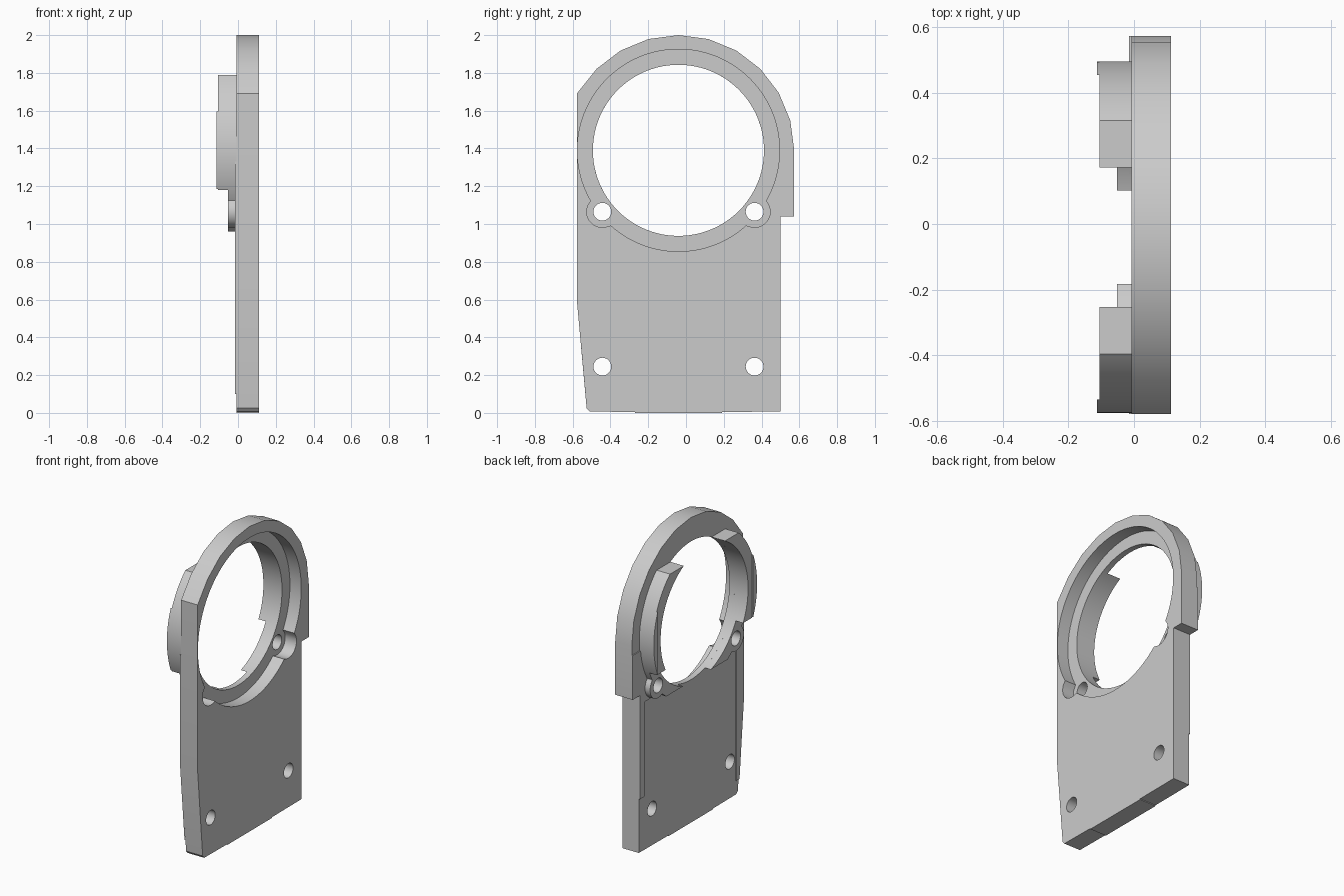
import bpy
import bmesh
from math import asin, atan2, cos, hypot, pi, radians, sin, sqrt, tau
from mathutils import Matrix

cube = bpy.data.objects.get("Cube")
if cube:
    bpy.data.objects.remove(cube, do_unlink=True)

grey = bpy.data.materials.new("light grey")
grey.use_nodes = True
GREY = (0.6, 0.6, 0.6, 1)
grey.diffuse_color = GREY
grey.node_tree.nodes["Principled BSDF"].inputs["Base Color"].default_value = GREY

CY, CZ = -0.04, 1.39            # ring centre
BORE, RING = 0.453, 0.535       # opening and collar radii
LOBE = 0.083                    # screw lobe radius
BACK, FLOOR, FACE = -0.008, 0.03, 0.112
HOLE_Y, HOLE_Z, LOW_Z = 0.403, 1.065, 0.245
TO_YZ = Matrix(((0, 0, 1, 0), (1, 0, 0, 0), (0, 1, 0, 0), (0, 0, 0, 1)))


def slab(name, loops, x0, x1):
    """Solid from closed (y, z) loops, inner loops being holes, between x0 and x1."""
    curve = bpy.data.curves.new(name, "CURVE")
    curve.dimensions, curve.fill_mode = "2D", "BOTH"
    curve.extrude = (x1 - x0) / 2
    for loop in loops:
        spline = curve.splines.new("POLY")
        spline.points.add(len(loop) - 1)
        for point, (y, z) in zip(spline.points, loop):
            point.co = (y, z, 0, 1)
        spline.use_cyclic_u = True
    source = bpy.data.objects.new(name + "_profile", curve)
    bpy.context.collection.objects.link(source)
    graph = bpy.context.evaluated_depsgraph_get()
    mesh = bpy.data.meshes.new_from_object(source.evaluated_get(graph))
    bpy.data.objects.remove(source, do_unlink=True)
    bpy.data.curves.remove(curve)

    # Weld caps to walls and stand the slab upright
    bm = bmesh.new()
    bm.from_mesh(mesh)
    bmesh.ops.remove_doubles(bm, verts=bm.verts[:], dist=0.0001)
    bmesh.ops.transform(bm, matrix=Matrix.Translation(((x0 + x1) / 2, 0, 0)) @ TO_YZ,
                        verts=bm.verts[:])
    bmesh.ops.recalc_face_normals(bm, faces=bm.faces[:])
    bm.to_mesh(mesh)
    bm.free()
    mesh.materials.clear()
    mesh.materials.append(grey)
    obj = bpy.data.objects.new(name, mesh)
    bpy.context.collection.objects.link(obj)
    bpy.ops.object.select_all(action="DESELECT")
    obj.select_set(True)
    bpy.context.view_layer.objects.active = obj
    bpy.ops.object.shade_smooth_by_angle(angle=radians(25))
    return obj


def circle(y, z, r, n=32):
    return [(y + r * cos(tau * i / n), z + r * sin(tau * i / n)) for i in range(n)]


def lobed(angle):
    """Ring radius at an angle, bulging around the two upper screws."""
    reach = hypot(HOLE_Y, HOLE_Z - CZ)
    best = RING
    for y in (HOLE_Y, -HOLE_Y):
        turn = angle - atan2(HOLE_Z - CZ, y)
        off = reach * sin(turn)
        if cos(turn) > 0 and abs(off) < LOBE:
            best = max(best, reach * cos(turn) + sqrt(LOBE ** 2 - off ** 2))
    return best


def arc(side, radius, z0, z1, shape=None, n=32):
    """Arc on one side of the ring running from height z0 to z1."""
    a0, a1 = asin((z0 - CZ) / radius), asin((z1 - CZ) / radius)
    points = []
    for i in range(n + 1):
        a = a0 + (a1 - a0) * i / n
        r = shape(a) if shape else radius
        points.append((CY + side * r * cos(a), CZ + r * sin(a)))
    return points


# Plate outline with a faceted arch
arch = [(CY + 0.613 * cos(radians(a)), CZ + 0.61 * sin(radians(a)))
        for a in range(0, 150, 15)] + [(-0.578, 1.69)]
outline = [(-0.578, 0.6), (-0.526, 0.025), (-0.51, 0.007), (-0.27, 0.005),
           (-0.27, 0), (0.19, 0), (0.19, 0.005), (0.5, 0.007),
           (0.5, 1.04), (0.573, 1.04)] + arch
upper = {s: circle(CY + s * HOLE_Y, HOLE_Z, 0.047) for s in (-1, 1)}
lower = {s: circle(CY + s * HOLE_Y, LOW_Z, 0.047) for s in (-1, 1)}

# Front layer has the lobed recess, rear layer the main opening
recess = [(CY + lobed(a) * cos(a), CZ + lobed(a) * sin(a))
          for a in (tau * i / 240 - pi for i in range(240))]
slab("recessed_front_plate", [outline, recess, *lower.values()], FLOOR, FACE)
slab("rear_plate", [outline, circle(CY, CZ, BORE, 96), *upper.values(), *lower.values()],
     BACK, FLOOR)

# Shallow raised lips along both sides of the back
lips = {
    -1: ("right", [(-0.578, 1.33), (-0.578, 0.6), (-0.533, 0.1), (-0.5, 0.1), (-0.5, 0.98)]),
    1: ("left", [(0.573, 1.33), (0.573, 1.04), (0.5, 1.04), (0.5, 0.36),
                 (0.45, 0.36), (0.45, 0.98)]),
}
for side, (label, edge) in lips.items():
    slab(label + "_back_lip", [edge + arc(side, BORE, 0.98, 1.33), upper[side]],
         -0.015, BACK)

    # Low collar step with a screw lobe
    step = arc(side, BORE, 0.96, 1.18) + arc(side, RING, 1.18, 0.96, lobed, 60)
    slab(label + "_low_step", [step, upper[side]], -0.052, BACK)

    # Tall collar segment and its thin outer edge
    tall = arc(side, BORE, 1.18, 1.79) + arc(side, RING, 1.79, 1.18)
    slab(label + "_collar", [tall], -0.105, BACK)
    slab(label + "_collar_edge", [arc(side, RING, 1.185, 1.595)], -0.113, -0.105)
